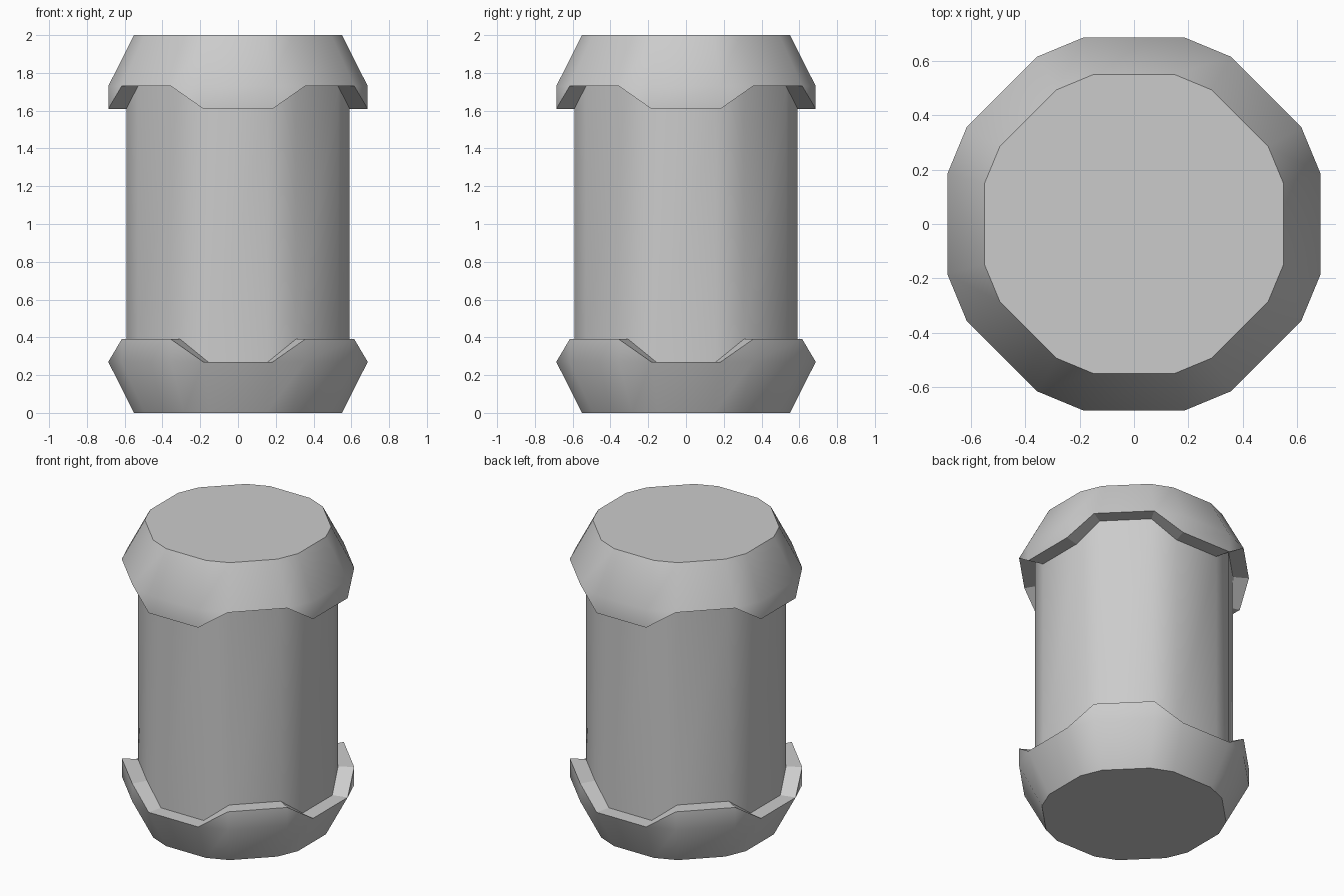
import bpy, bmesh
from math import radians, sin, cos

if "Cube" in bpy.data.objects:
    bpy.data.objects.remove(bpy.data.objects["Cube"])

# Sixteen-sided outline: four wide sides on the axes, four on the diagonals
ANGLES = [q * 90 + a for q in range(4) for a in (-15, 15, 30, 60)]


def ring(radius, z_axis, z_diag=None):
    """Outline ring; the axis sides and diagonal sides may sit at different heights."""
    z_diag = z_axis if z_diag is None else z_diag
    return [(radius * cos(radians(a)), radius * sin(radians(a)),
             z_axis if a % 90 in (15, 75) else z_diag) for a in ANGLES]


def loft(name, rings, cap_bottom=False, cap_top=False):
    bm = bmesh.new()
    loops = [[bm.verts.new(p) for p in r] for r in rings]
    n = len(ANGLES)
    for a, b in zip(loops, loops[1:]):
        for i in range(n):
            j = (i + 1) % n
            bm.faces.new((a[i], a[j], b[j], b[i]))
    if cap_bottom:
        bm.faces.new(loops[0][::-1])
    if cap_top:
        bm.faces.new(loops[-1])
    # Collapse the rim walls where they have no height
    bmesh.ops.remove_doubles(bm, verts=bm.verts, dist=1e-4)
    mesh = bpy.data.meshes.new(name)
    bm.to_mesh(mesh)
    bm.free()
    obj = bpy.data.objects.new(name, mesh)
    bpy.context.collection.objects.link(obj)
    bpy.ops.object.select_all(action='DESELECT')
    obj.select_set(True)
    bpy.context.view_layer.objects.active = obj
    bpy.ops.object.shade_smooth_by_angle(angle=radians(30))
    return obj


END, RIM, BODY = 0.57, 0.711, 0.612

# Lower collar with raised tabs on the diagonals
loft("lower_collar", [ring(END, 0), ring(RIM, 0.27), ring(RIM, 0.27, 0.39),
                      ring(BODY, 0.27, 0.39)], cap_bottom=True)

# Straight barrel between the collars
loft("barrel", [ring(BODY, 0.27, 0.39), ring(BODY, 1.61, 1.73)])

# Upper collar with tabs hanging down on the axis sides
loft("upper_collar", [ring(BODY, 1.61, 1.73), ring(RIM, 1.61, 1.73),
                      ring(RIM, 1.73), ring(END, 2)], cap_top=True)
